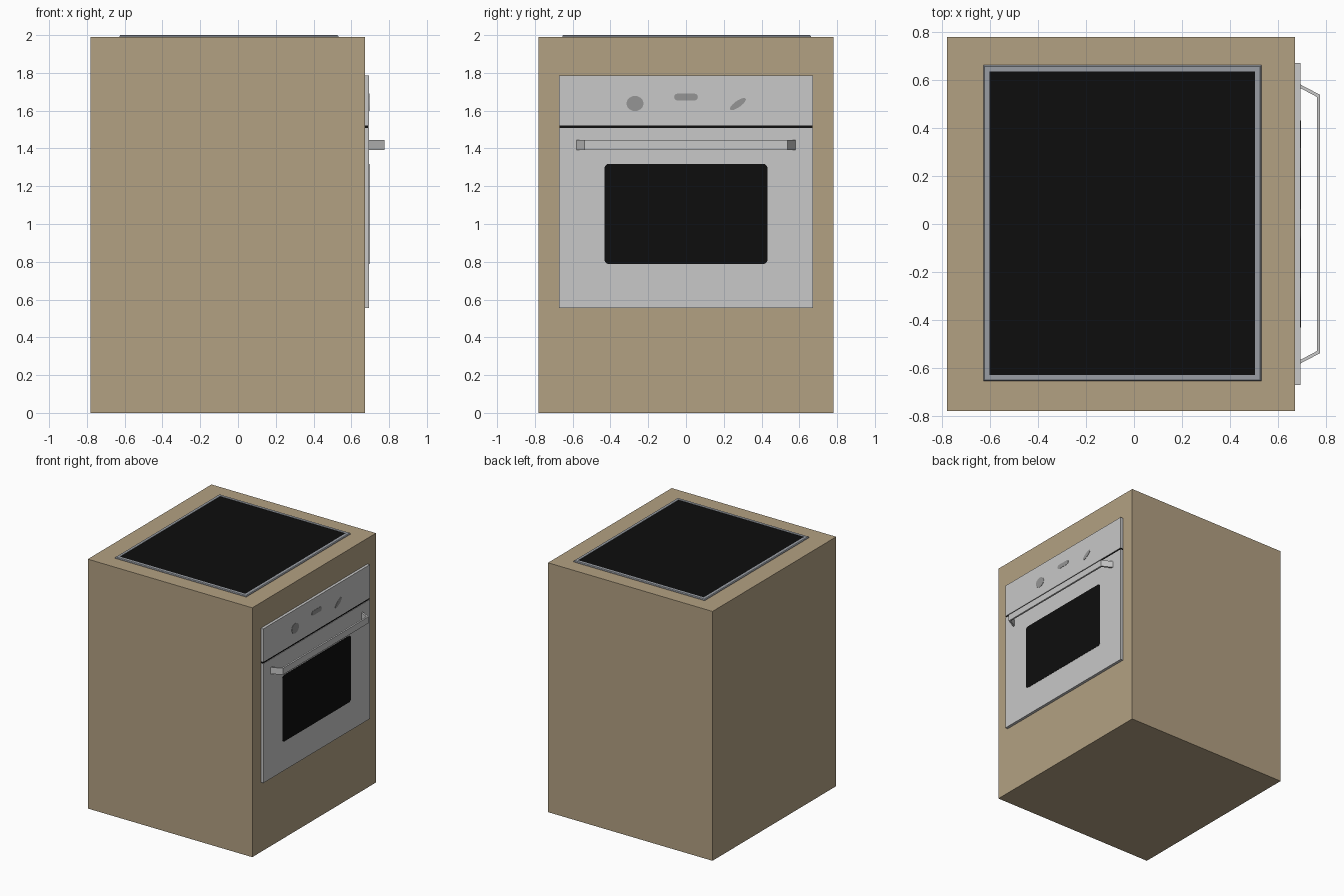
import bpy, bmesh, math
from mathutils import Vector

if "Cube" in bpy.data.objects:
    bpy.data.objects.remove(bpy.data.objects["Cube"])


def material(name, rgb):
    m = bpy.data.materials.new(name)
    m.diffuse_color = (*rgb, 1)
    m.use_nodes = True
    m.node_tree.nodes["Principled BSDF"].inputs["Base Color"].default_value = m.diffuse_color
    return m


WOOD = material("beige_cabinet", (0.45, 0.355, 0.225))
STEEL = material("light_steel", (0.58, 0.58, 0.58))
RIM = material("blue_grey_rim", (0.32, 0.34, 0.37))
BLACK = material("black_glass", (0.004, 0.004, 0.004))
GREY = material("mid_grey", (0.30, 0.30, 0.30))


def finish(bm, name, mat):
    bmesh.ops.recalc_face_normals(bm, faces=bm.faces)
    me = bpy.data.meshes.new(name)
    bm.to_mesh(me)
    bm.free()
    me.materials.append(mat)
    ob = bpy.data.objects.new(name, me)
    bpy.context.collection.objects.link(ob)
    return ob


def box(name, lo, hi, mat):
    bm = bmesh.new()
    bmesh.ops.create_cube(bm, size=1)
    lo, hi = Vector(lo), Vector(hi)
    for v in bm.verts:
        v.co = (lo + hi) / 2 + v.co * (hi - lo)
    return finish(bm, name, mat)


def prism(name, pts, direction, mat):
    """Extrude a closed outline of 3D points along a direction."""
    bm = bmesh.new()
    face = bm.faces.new([bm.verts.new(p) for p in pts])
    ext = bmesh.ops.extrude_face_region(bm, geom=[face], use_keep_orig=True)
    top = [g for g in ext["geom"] if isinstance(g, bmesh.types.BMVert)]
    bmesh.ops.translate(bm, verts=top, vec=direction)
    return finish(bm, name, mat)


def rounded(cy, cz, w, h, r, steps=5):
    """Rounded rectangle in the y-z plane."""
    pts = []
    for q, (sy, sz) in enumerate([(1, 1), (-1, 1), (-1, -1), (1, -1)]):
        for i in range(steps + 1):
            a = math.pi / 2 * (q + i / steps)
            pts.append((cy + sy * (w / 2 - r) + r * math.cos(a),
                        cz + sz * (h / 2 - r) + r * math.sin(a)))
    return pts


def ellipse(cy, cz, a, b, tilt=0, n=24):
    c, s = math.cos(tilt), math.sin(tilt)
    out = []
    for i in range(n):
        t = 2 * math.pi * i / n
        y, z = a * math.cos(t), b * math.sin(t)
        out.append((cy + y * c - z * s, cz + y * s + z * c))
    return out


FACE = 0.694  # x of the door front


def plate(name, outline, mat, t=0.002):
    return prism(name, [(FACE - 0.001, y, z) for y, z in outline], (t + 0.001, 0, 0), mat)


# Cabinet
box("cabinet", (-0.78, -0.78, 0), (0.672, 0.78, 1.99), WOOD)

# Hob: black glass set in a rim with sloping sides
bm = bmesh.new()
loops = []
for inset, z in [(0, 1.989), (0, 1.994), (0.005, 2.0), (0.026, 2.0), (0.03, 1.989)]:
    x0, x1, y0, y1 = -0.628 + inset, 0.531 - inset, -0.655 + inset, 0.662 - inset
    loops.append([bm.verts.new(p) for p in
                  [(x0, y0, z), (x1, y0, z), (x1, y1, z), (x0, y1, z)]])
for a, b in zip(loops, loops[1:] + loops[:1]):
    for i in range(4):
        j = (i + 1) % 4
        bm.faces.new((a[i], a[j], b[j], b[i]))
finish(bm, "hob_rim", RIM)
box("hob_glass", (-0.602, -0.629, 1.988), (0.505, 0.636, 1.998), BLACK)

# Oven front: door, dark gap, control panel
box("oven_door", (0.67, -0.672, 0.556), (FACE, 0.672, 1.508), STEEL)
box("door_gap", (0.67, -0.67, 1.505), (FACE - 0.004, 0.67, 1.525), BLACK)
box("control_panel", (0.67, -0.672, 1.522), (FACE, 0.672, 1.786), STEEL)
plate("oven_window", rounded(0, 1.053, 0.862, 0.53, 0.022), BLACK)

# Flat control details
plate("left_dial", ellipse(-0.27, 1.638, 0.045, 0.04), GREY)
plate("display", rounded(0, 1.672, 0.125, 0.036, 0.017), GREY)
plate("right_dial", ellipse(0.275, 1.635, 0.05, 0.017, math.radians(35)), GREY)

# Handle: bent bar, outer then inner outline
ends = [(FACE - 0.002, 0.582), (0.776, 0.538), (0.762, 0.53), (FACE - 0.002, 0.567)]
outer, inner = ends[:2], ends[2:]
path = outer + [(x, -y) for x, y in reversed(outer)]
path += [(x, -y) for x, y in reversed(inner)] + inner
prism("door_handle", [(x, y, 1.392) for x, y in path], (0, 0, 0.052), STEEL)
